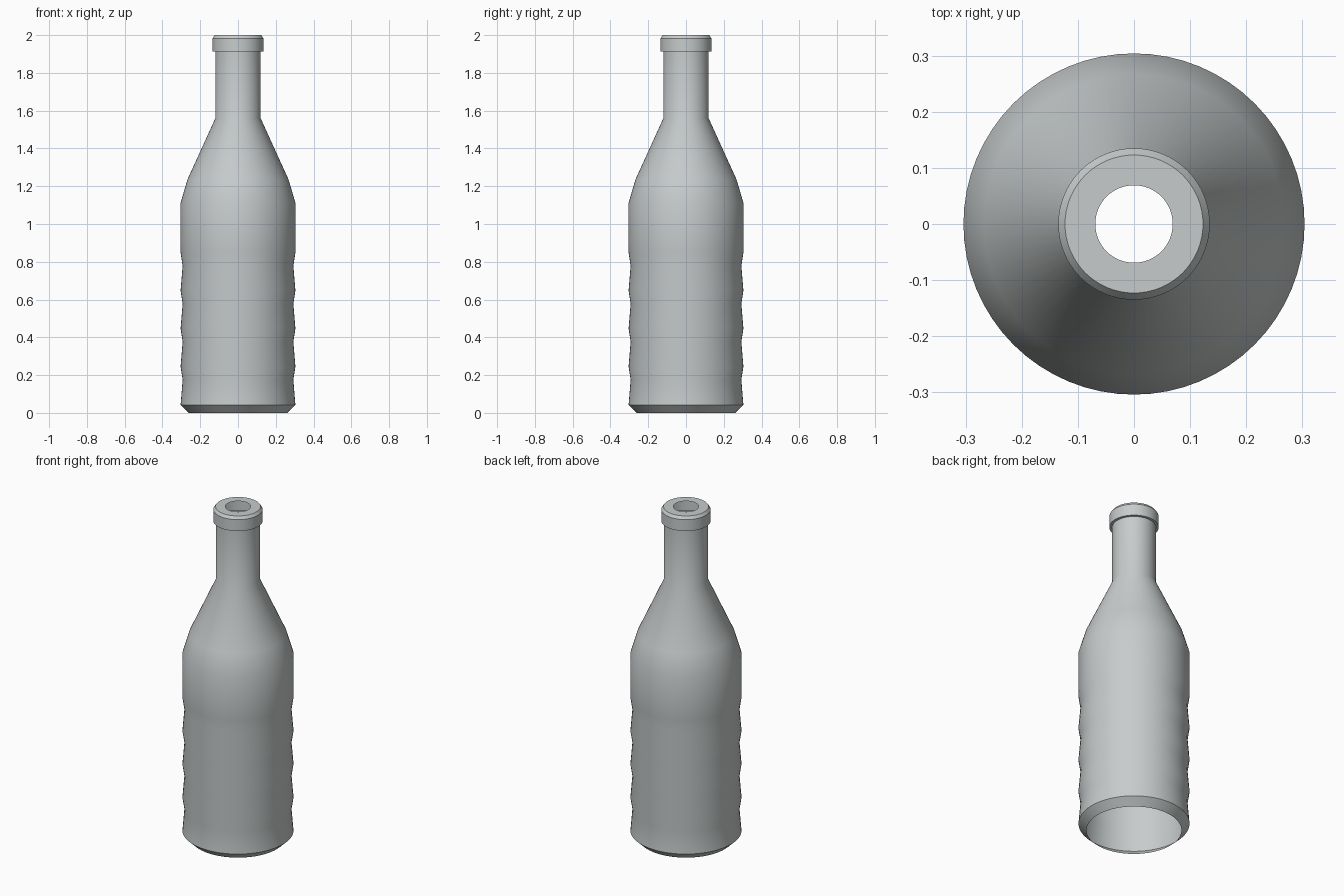
import bpy
import bmesh
import math

default = bpy.data.objects.get("Cube")
if default:
    bpy.data.objects.remove(default, do_unlink=True)

SEGMENTS = 64

# Pale grey glass
glass = bpy.data.materials.new("pale_grey")
glass.use_nodes = True
colour = (0.57, 0.60, 0.60, 1.0)
glass.diffuse_color = colour
glass.node_tree.nodes["Principled BSDF"].inputs["Base Color"].default_value = colour


def lathe(name, profile, material):
    """Spin an open (radius, height) profile, listed bottom to top, around z."""
    bm = bmesh.new()
    rings = []
    for radius, height in profile:
        ring = []
        for i in range(SEGMENTS):
            a = math.tau * i / SEGMENTS
            ring.append(bm.verts.new((radius * math.cos(a), radius * math.sin(a), height)))
        rings.append(ring)
    for low, high in zip(rings, rings[1:]):
        for i in range(SEGMENTS):
            j = (i + 1) % SEGMENTS
            bm.faces.new((low[i], low[j], high[j], high[i]))
    mesh = bpy.data.meshes.new(name)
    bm.to_mesh(mesh)
    bm.free()
    mesh.materials.append(material)
    obj = bpy.data.objects.new(name, mesh)
    bpy.context.collection.objects.link(obj)
    bpy.ops.object.select_all(action="DESELECT")
    obj.select_set(True)
    bpy.context.view_layer.objects.active = obj
    bpy.ops.object.shade_smooth_by_angle(angle=math.radians(30))
    return obj


# Open base with a chamfered foot
BODY = 0.304
profile = [(0.26, 0.0), (BODY, 0.042)]

# Four shallow grip grooves, each with a crest above it
for n in range(4):
    z = 0.175 + 0.201 * n
    profile += [(0.293, z), (BODY, z + 0.071)]

# Straight upper body, shoulder and neck
profile += [(BODY, 1.112), (0.267, 1.237), (0.12, 1.56), (0.12, 1.914)]

# Collar, bevelled rim and flat mouth ring
profile += [(0.135, 1.914), (0.135, 1.983), (0.123, 2.0), (0.069, 2.0)]

lathe("bottle", profile, glass)
